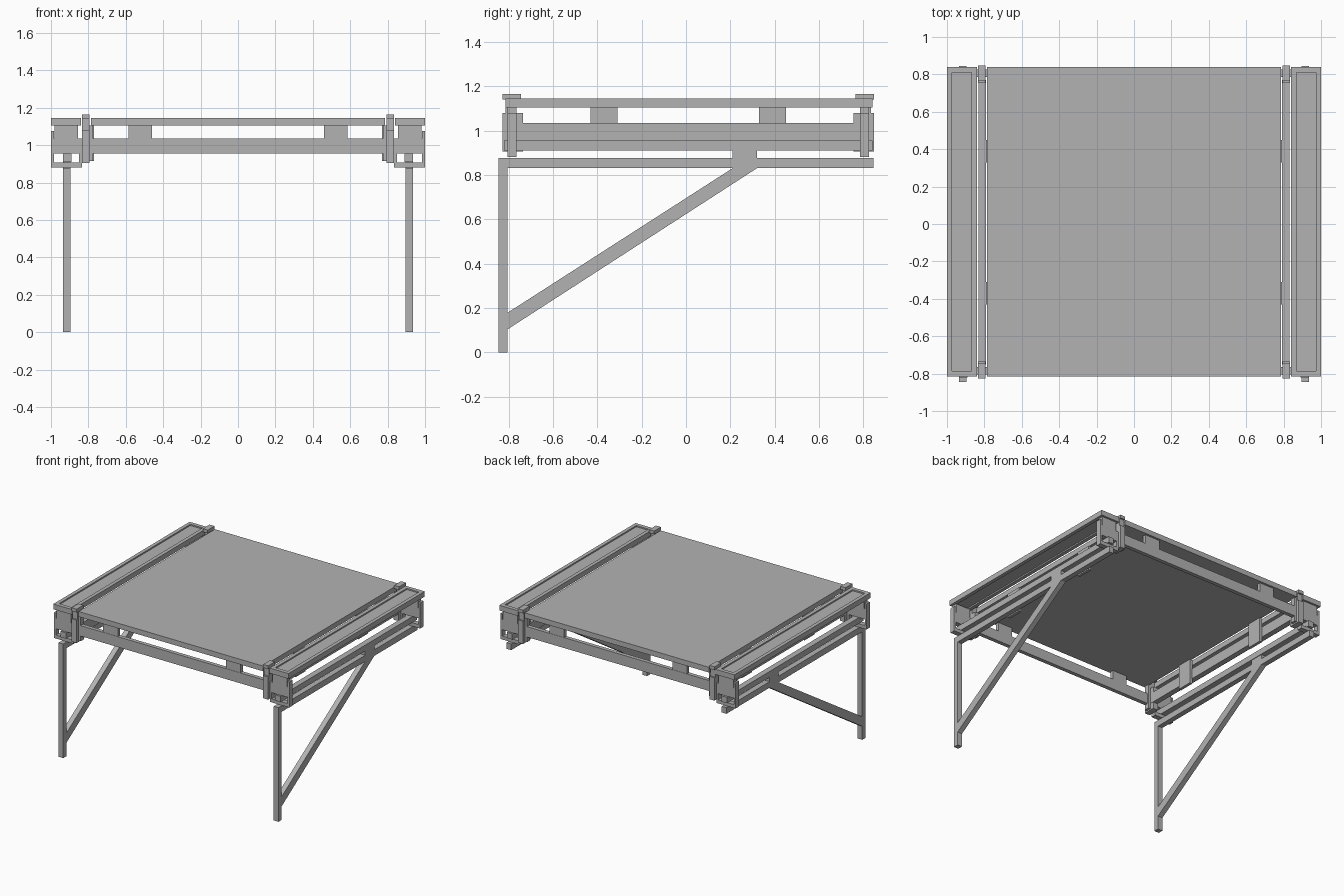
import bpy
import bmesh

cube = bpy.data.objects.get("Cube")
if cube:
    bpy.data.objects.remove(cube, do_unlink=True)

grey = bpy.data.materials.new("plain_grey")
grey.use_nodes = True
colour = (0.45, 0.45, 0.45, 1)
grey.diffuse_color = colour
grey.node_tree.nodes["Principled BSDF"].inputs["Base Color"].default_value = colour

MID_Y = 0.01  # the deck is mirrored front to back about this line


def finish(name, bm):
    bmesh.ops.recalc_face_normals(bm, faces=bm.faces)
    mesh = bpy.data.meshes.new(name)
    bm.to_mesh(mesh)
    bm.free()
    mesh.materials.append(grey)
    obj = bpy.data.objects.new(name, mesh)
    bpy.context.collection.objects.link(obj)
    return obj


def add_box(bm, x, y, z):
    verts = bmesh.ops.create_cube(bm, size=1)["verts"]
    for v in verts:
        for i, (low, high) in enumerate((x, y, z)):
            v.co[i] = low if v.co[i] < 0 else high


def part(name, boxes, flip_x=False, flip_y=False):
    """One object from boxes, repeated on the other side where asked."""
    bm = bmesh.new()
    for x, y, z in boxes:
        xs = [x] + ([(-x[1], -x[0])] if flip_x else [])
        ys = [y] + ([(2 * MID_Y - y[1], 2 * MID_Y - y[0])] if flip_y else [])
        for bx in xs:
            for by in ys:
                add_box(bm, bx, by, z)
    return finish(name, bm)


# Table board and the frame beneath it
part("table_board", [((-0.785, 0.785), (-0.815, 0.84), (1.105, 1.145))])
part("end_rails", [((-0.8, 0.8), (-0.805, -0.775), (0.955, 1.035))], flip_y=True)
part("end_rail_blocks", [((0.46, 0.585), (-0.803, -0.777), (1.03, 1.105))], True, True)
part("side_rails", [((0.79, 0.832), (-0.75, 0.77), (0.955, 1.035))], True)
part("side_rail_blocks", [((0.77, 0.792), (-0.43, -0.31), (0.915, 1.105))], True, True)

# Side shelves: a rim around a slightly sunken panel
long_y = (-0.815, 0.84)
part("shelf_rims", [
    ((0.84, 0.868), long_y, (1.105, 1.145)),
    ((0.972, 1.0), long_y, (1.105, 1.145)),
    ((0.868, 0.972), (-0.815, -0.785), (1.105, 1.145)),
    ((0.868, 0.972), (0.81, 0.84), (1.105, 1.145)),
], True)
part("shelf_panels", [((0.868, 0.972), (-0.785, 0.81), (1.115, 1.135))], True)

# Corner posts with a narrow neck and a cap
part("corner_posts", [
    ((0.793, 0.835), (-0.827, -0.735), (0.905, 1.08)),
    ((0.793, 0.835), (-0.815, -0.77), (1.08, 1.145)),
    ((0.793, 0.835), (-0.827, -0.745), (1.14, 1.165)),
    ((0.775, 0.793), (-0.805, -0.765), (0.915, 1.105)),
], True, True)

# Corner brackets, open at the bottom around the slide bar
bracket_y = (-0.805, -0.765)
part("corner_brackets", [
    ((0.835, 0.985), bracket_y, (0.955, 1.035)),
    ((0.985, 1.0), bracket_y, (0.88, 1.077)),
    ((0.835, 0.985), bracket_y, (0.88, 0.907)),
    ((0.835, 0.85), bracket_y, (0.905, 0.955)),
    ((0.855, 0.98), bracket_y, (1.035, 1.105)),
], True, True)
part("slide_bars", [((0.89, 0.935), (-0.82, 0.84), (0.91, 0.955))], True)

# Front legs, their top beams and the blocks joining them to the slide bars
leg_x = (0.895, 0.935)
part("front_legs", [(leg_x, (-0.845, -0.805), (0, 0.877))], True)
part("leg_beams", [(leg_x, (-0.805, 0.845), (0.83, 0.877))], True)
part("beam_blocks", [(leg_x, (0.21, 0.32), (0.877, 0.912))], True)

# Diagonal braces from the legs to the beams
bm = bmesh.new()
profile = [(-0.81, 0.1), (0.32, 0.83), (0.21, 0.83), (-0.81, 0.175)]
for side in (1, -1):
    face = bm.faces.new([bm.verts.new((side * leg_x[0], y, z)) for y, z in profile])
    moved = bmesh.ops.extrude_face_region(bm, geom=[face])["geom"]
    shift = side * (leg_x[1] - leg_x[0])
    bmesh.ops.translate(bm, vec=(shift, 0, 0),
                        verts=[g for g in moved if isinstance(g, bmesh.types.BMVert)])
finish("diagonal_braces", bm)
